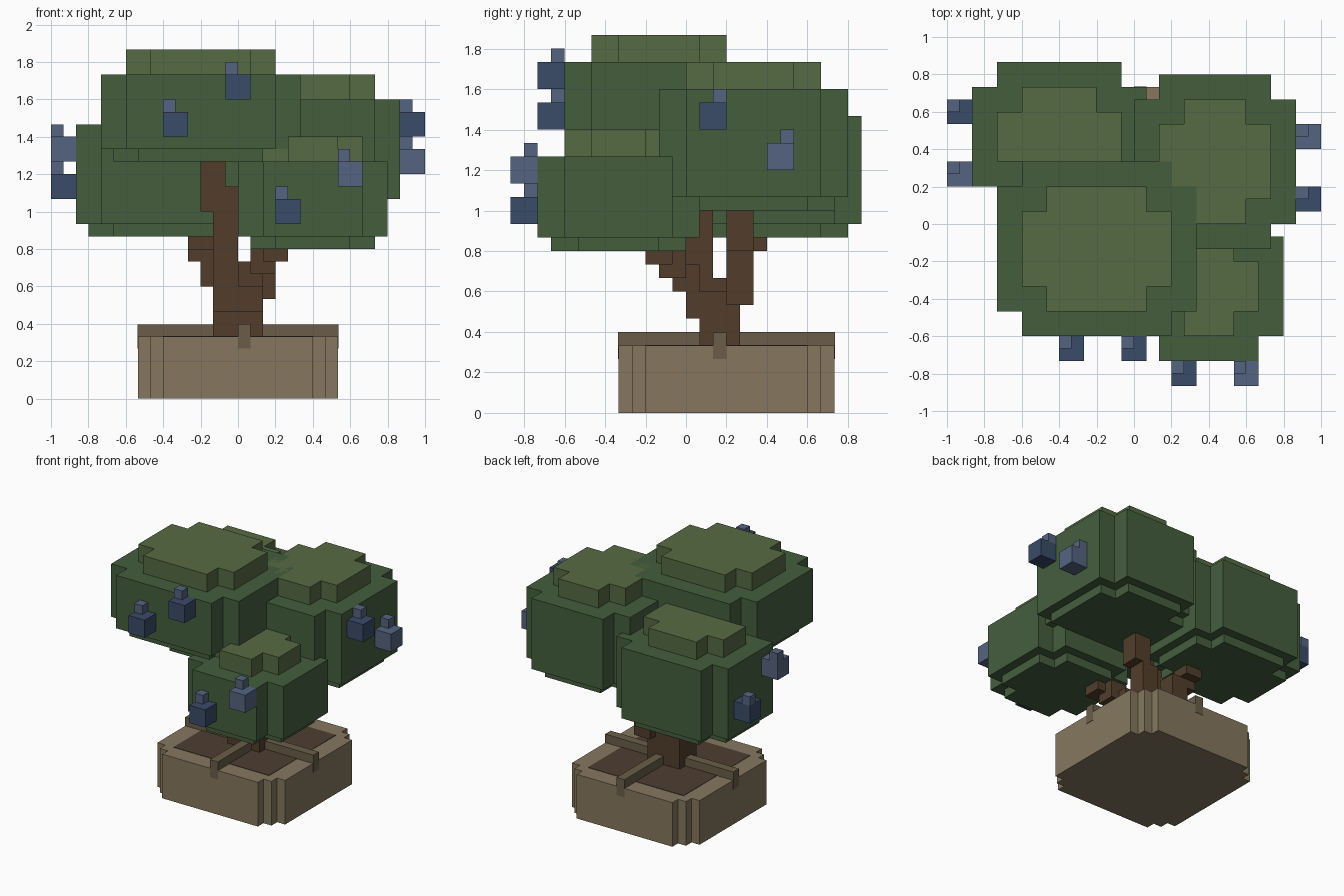
import bpy, bmesh

if "Cube" in bpy.data.objects:
    bpy.data.objects.remove(bpy.data.objects["Cube"])

U = 1 / 15  # one block of the model's grid


def material(name, hex_color):
    lin = [(int(hex_color[i:i + 2], 16) / 255) ** 2.2 for i in (0, 2, 4)]
    m = bpy.data.materials.new(name)
    m.diffuse_color = (*lin, 1)
    m.use_nodes = True
    m.node_tree.nodes["Principled BSDF"].inputs["Base Color"].default_value = m.diffuse_color
    return m


LEAF = material("leaf", "465E40")
LEAF_TOP = material("leaf_top", "566A45")
BARK = material("bark", "53402F")
ROOT = material("root", "6A5E4A")
CLAY = material("clay", "85775F")
SOIL = material("soil", "4E4035")
FRUIT_DARK = material("fruit_dark", "3C4C68")
FRUIT_LIGHT = material("fruit_light", "55647F")


def finish(name, bm, mats):
    bmesh.ops.recalc_face_normals(bm, faces=bm.faces)
    me = bpy.data.meshes.new(name)
    bm.to_mesh(me)
    bm.free()
    for m in mats:
        me.materials.append(m)
    ob = bpy.data.objects.new(name, me)
    bpy.context.collection.objects.link(ob)
    return ob


def add_box(bm, x0, x1, y0, y1, z0, z1, slot=0):
    vs = [bm.verts.new((x * U, y * U, z * U))
          for z in (z0, z1) for x, y in ((x0, y0), (x1, y0), (x1, y1), (x0, y1))]
    for f in ((3, 2, 1, 0), (4, 5, 6, 7), (0, 1, 5, 4), (1, 2, 6, 5), (2, 3, 7, 6), (3, 0, 4, 7)):
        bm.faces.new([vs[i] for i in f]).material_index = slot


def boxes(name, mat, bounds):
    bm = bmesh.new()
    for b in bounds:
        add_box(bm, *b)
    return finish(name, bm, [mat])


def prism(name, mat, quarter, cx, cy, z0, z1):
    """Extrude an outline given by one quarter and mirrored in x and y."""
    half = quarter + [(-x, y) for x, y in reversed(quarter)]
    outline = half + [(-x, -y) for x, y in half]
    bm = bmesh.new()
    base = bm.faces.new([bm.verts.new(((cx + x) * U, (cy + y) * U, z0 * U)) for x, y in outline])
    top = bmesh.ops.extrude_face_region(bm, geom=[base], use_keep_orig=True)["geom"]
    bmesh.ops.translate(bm, vec=(0, 0, (z1 - z0) * U),
                        verts=[v for v in top if isinstance(v, bmesh.types.BMVert)])
    return finish(name, bm, [mat])


# Pot with stepped corners, and soil
prism("pot", CLAY, [(8, 6), (7, 6), (7, 7), (6, 7), (6, 8)], 0, 3, 0, 5)
boxes("soil", SOIL, [(-6, 6, -3, 9, 4.5, 5.04)])

# Roots crossing the rim, hooked over each side
e = 0.04
boxes("roots", ROOT, [
    (0, 1, -5 - e, 11 + e, 5, 6), (-8 - e, 8 + e, 2, 3, 5, 6 - e),
    (0, 1, -5 - e, -4, 4, 5), (0, 1, 10, 11 + e, 4, 5),
    (-8 - e, -7, 2, 3, 4, 5), (7, 8 + e, 2, 3, 4, 5)])

# Trunk and one branch to each leaf clump
boxes("trunk", BARK, [(-2, 2, 1, 4, 5, 7), (-2, 2, 0, 4, 7, 8)])
boxes("branch_front_left", BARK, [
    (-2, 0, 0, 3, 8, 10), (-2, 0, 0, 2, 10, 17), (-3, -1, 0, 2, 15, 20)])
boxes("branch_back_right", BARK, [
    (0, 2, 2, 4, 7, 9), (1, 3, 3, 5, 8, 12), (2, 4, 3, 5, 12, 16)])
boxes("branch_front_right", BARK, [
    (0, 2, 0, 2, 7, 9), (0, 2, -1, 1, 9, 11), (1, 3, -2, 0, 10, 12), (2, 4, -3, -1, 11, 13)])
boxes("branch_back_left", BARK, [
    (-2, 0, 2, 4, 8, 10), (-3, -1, 3, 5, 9, 12), (-4, -2, 3, 5, 11, 12), (-4, -2, 4, 6, 12, 14)])

# Leaf clumps: plus-shaped body, smaller cap, inset underside
for name, cx, cy, hx, hy, z0, z1 in (
        ("front_left", -3, -2, 8, 5, 20, 26),
        ("back_left", -6, 7, 7, 4, 14, 22),
        ("back_right", 6.5, 5, 6.5, 5, 16, 24),
        ("front_right", 6, -5, 6, 4, 13, 19)):
    for part, mat, inset, a, b in (
            ("leaves", LEAF, 0, z0, z1),
            ("leaf_cap", LEAF_TOP, 2, z1, z1 + 2),
            ("leaf_underside", LEAF, 1, z0 - 1, z0)):
        x, y = hx - inset, hy - inset
        prism(f"{part}_{name}", mat, [(x, y), (x - 2, y), (x - 2, y + 2)], cx, cy, a, b)

# Fruits, each a cube with a small stem block
for i, (x, y, z, mat) in enumerate((
        (-6, -11, 21, FRUIT_DARK), (-1, -11, 24, FRUIT_DARK),
        (3, -13, 14, FRUIT_DARK), (8, -13, 17, FRUIT_LIGHT),
        (13, 1, 21, FRUIT_DARK), (13, 6, 18, FRUIT_LIGHT),
        (-15, 3, 19, FRUIT_LIGHT), (-15, 8, 16, FRUIT_DARK))):
    bm = bmesh.new()
    add_box(bm, x, x + 2, y, y + 2, z, z + 2, 0)
    add_box(bm, x, x + 1, y + 1, y + 2, z + 2, z + 3, 1)
    finish(f"fruit_{i + 1}", bm, [mat, FRUIT_LIGHT])
